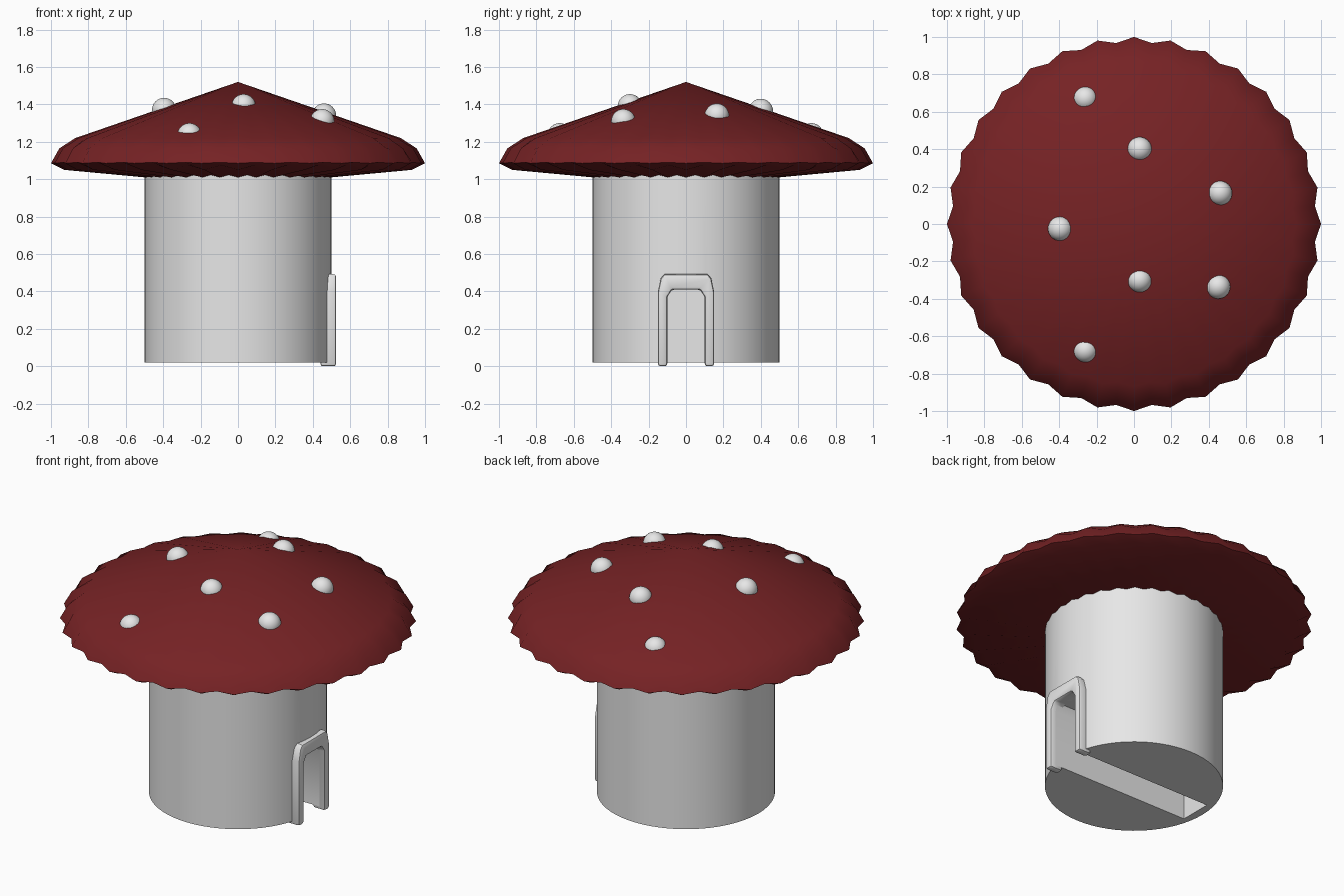
import bpy, bmesh, math

if "Cube" in bpy.data.objects:
    bpy.data.objects.remove(bpy.data.objects["Cube"])

def material(name, rgb):
    m = bpy.data.materials.new(name)
    m.diffuse_color = (*rgb, 1)
    m.use_nodes = True
    m.node_tree.nodes["Principled BSDF"].inputs["Base Color"].default_value = m.diffuse_color
    return m

RED = material("dark red", (0.18, 0.016, 0.018))
WHITE = material("off white", (0.8, 0.8, 0.8))

def mesh_object(name, bm, mat, angle=None):
    bmesh.ops.recalc_face_normals(bm, faces=bm.faces)
    me = bpy.data.meshes.new(name)
    bm.to_mesh(me)
    bm.free()
    ob = bpy.data.objects.new(name, me)
    bpy.context.collection.objects.link(ob)
    me.materials.append(mat)
    if angle:
        smooth(ob, angle)
    return ob

def activate(ob):
    bpy.ops.object.select_all(action='DESELECT')
    ob.select_set(True)
    bpy.context.view_layer.objects.active = ob

def smooth(ob, angle):
    activate(ob)
    bpy.ops.object.shade_smooth_by_angle(angle=math.radians(angle))

def apply_all(ob):
    activate(ob)
    for m in list(ob.modifiers):
        bpy.ops.object.modifier_apply(modifier=m.name)

def prism_x(name, yz, x0, x1, mat):
    """Outline in the YZ plane, extruded along x."""
    bm = bmesh.new()
    f = bm.faces.new([bm.verts.new((x0, y, z)) for y, z in yz])
    r = bmesh.ops.extrude_face_region(bm, geom=[f])
    for v in r["geom"]:
        if isinstance(v, bmesh.types.BMVert):
            v.co.x = x1
    return mesh_object(name, bm, mat)

# stem with a doorway channel that is open underneath
bm = bmesh.new()
bmesh.ops.create_cone(bm, cap_ends=True, segments=64, radius1=0.5, radius2=0.5, depth=1.01)
bmesh.ops.translate(bm, verts=bm.verts, vec=(0, 0, 0.525))
stem = mesh_object("stem", bm, WHITE)
cutter = prism_x("doorway_cutter",
                 [(-0.1, -0.1), (0.1, -0.1), (0.1, 0.37), (0.075, 0.41), (-0.075, 0.41), (-0.1, 0.37)],
                 -0.45, 0.7, WHITE)
cutter.hide_render = True
mod = stem.modifiers.new("doorway", 'BOOLEAN')
mod.operation = 'DIFFERENCE'
mod.solver = 'EXACT'
mod.object = cutter
apply_all(stem)
bpy.data.objects.remove(cutter)
smooth(stem, 35)

# arched door frame
half = [(0.1, 0.0), (0.1, 0.37), (0.075, 0.41)]
outer = [(0.15, 0.0), (0.15, 0.40), (0.135, 0.47), (0.115, 0.492)]
outline = half[::-1] + outer
outline = outline + [(-y, z) for y, z in outline[::-1]]
frame = prism_x("door_frame", outline, 0.44, 0.525, WHITE)
mod = frame.modifiers.new("bevel", 'BEVEL')
mod.width = 0.014
mod.segments = 2
mod.limit_method = 'ANGLE'
mod.angle_limit = math.radians(50)
apply_all(frame)
smooth(frame, 35)

# fluted cap: 32 ridges alternating with valleys
ridge = [(0.87, 1.22), (0.955, 1.165), (1.0, 1.085), (0.93, 1.05), (0.5, 1.01), (0.4, 1.005)]
valley = [(0.85, 1.22), (0.925, 1.16), (0.972, 1.09), (0.91, 1.075), (0.5, 1.023), (0.4, 1.015)]
N = 64
bm = bmesh.new()
apex = bm.verts.new((0, 0, 1.52))
base = bm.verts.new((0, 0, 1.01))
rings = []
for i in range(len(ridge)):
    ring = []
    for k in range(N):
        r, z = (ridge, valley)[k % 2][i]
        a = 2 * math.pi * k / N
        ring.append(bm.verts.new((r * math.cos(a), r * math.sin(a), z)))
    rings.append(ring)
for k in range(N):
    n = (k + 1) % N
    bm.faces.new((apex, rings[0][k], rings[0][n]))
    bm.faces.new((base, rings[-1][n], rings[-1][k]))
    for a, b in zip(rings, rings[1:]):
        bm.faces.new((a[k], b[k], b[n], a[n]))
mesh_object("cap", bm, RED, 40)

# round spots on the cap
spots = [(-0.26, 0.67, 1.235), (0.03, 0.40, 1.365), (0.46, 0.165, 1.34), (-0.395, -0.025, 1.37),
         (0.03, -0.30, 1.39), (0.45, -0.335, 1.31), (-0.26, -0.675, 1.235)]
for i, p in enumerate(spots):
    bm = bmesh.new()
    bmesh.ops.create_uvsphere(bm, u_segments=32, v_segments=16, radius=0.065)
    bmesh.ops.translate(bm, verts=bm.verts, vec=p)
    mesh_object(f"spot_{i + 1}", bm, WHITE, 40)
